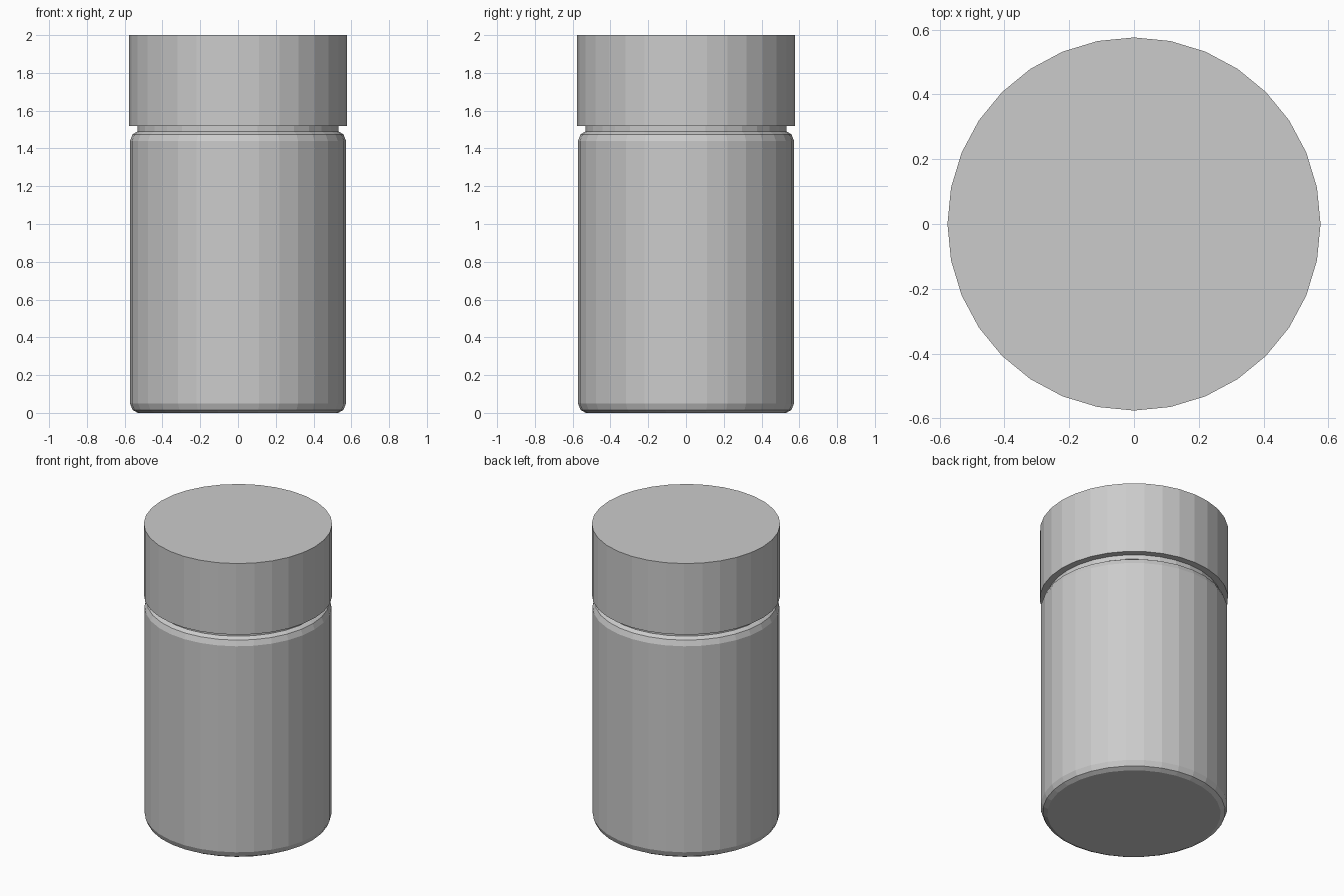
import bpy, bmesh, math

if "Cube" in bpy.data.objects:
    bpy.data.objects.remove(bpy.data.objects["Cube"])

SIDES = 32


def lathe(name, profile):
    """Flat-faced solid of revolution with capped ends from (radius, z) points."""
    bm = bmesh.new()
    rings = []
    for r, z in profile:
        rings.append([bm.verts.new((r * math.cos(2 * math.pi * i / SIDES),
                                    r * math.sin(2 * math.pi * i / SIDES), z))
                      for i in range(SIDES)])
    for low, high in zip(rings, rings[1:]):
        for i in range(SIDES):
            j = (i + 1) % SIDES
            bm.faces.new((low[i], low[j], high[j], high[i]))
    bm.faces.new(rings[0][::-1])
    bm.faces.new(rings[-1])
    mesh = bpy.data.meshes.new(name)
    bm.to_mesh(mesh)
    bm.free()
    obj = bpy.data.objects.new(name, mesh)
    bpy.context.collection.objects.link(obj)
    return obj


# Jar body: rounded bottom and shoulder, then a short neck up to the lid
lathe("jar_body", [(0.53, 0.0), (0.558, 0.015), (0.572, 0.05),
                   (0.572, 1.44), (0.558, 1.475), (0.533, 1.49),
                   (0.533, 1.52)])

# Lid: plain sharp-edged cylinder
lathe("lid", [(0.576, 1.52), (0.576, 2.0)])
